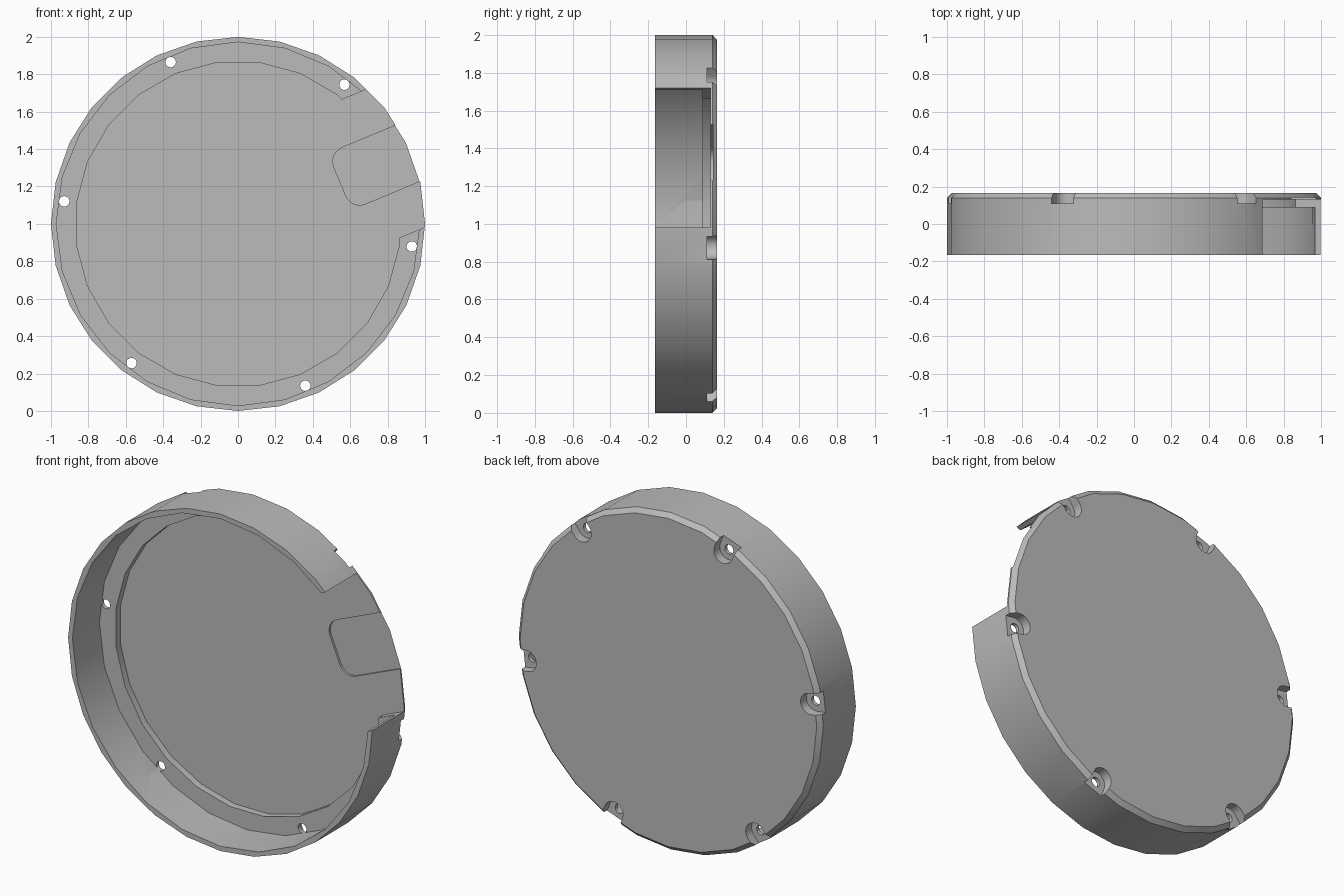
import bpy, bmesh, math
from math import cos, sin, radians

if "Cube" in bpy.data.objects:
    bpy.data.objects.remove(bpy.data.objects["Cube"])

BACK, FLOOR, LEDGE = 0.165, 0.13, 0.088
GAP_ANGLE = 22.6

grey = bpy.data.materials.new("plain grey")
grey.use_nodes = True
grey.diffuse_color = (0.5, 0.5, 0.5, 1)
grey.node_tree.nodes["Principled BSDF"].inputs["Base Color"].default_value = grey.diffuse_color


def circle(radius, sides, turn=0, centre=0):
    return [(centre + radius * cos(radians(turn) + math.tau * i / sides),
             radius * sin(radians(turn) + math.tau * i / sides)) for i in range(sides)]


def arc(u, v, radius, start, end, steps=6):
    angles = [radians(start + (end - start) * i / steps) for i in range(steps + 1)]
    return [(u + radius * cos(a), v + radius * sin(a)) for a in angles]


def prism(name, points, levels, angle=0):
    """Stack a profile along y; levels are (y, scale), angle turns it about the disc axis."""
    bm = bmesh.new()
    c, s = cos(radians(angle)), sin(radians(angle))
    rings = [[bm.verts.new(((u * c - v * s) * k, y, 1 + (u * s + v * c) * k))
              for u, v in points] for y, k in levels]
    bm.faces.new(rings[0])
    bm.faces.new(rings[-1])
    for a, b in zip(rings, rings[1:]):
        for i in range(len(a)):
            j = (i + 1) % len(a)
            bm.faces.new((a[i], a[j], b[j], b[i]))
    bmesh.ops.recalc_face_normals(bm, faces=bm.faces)
    mesh = bpy.data.meshes.new(name)
    bm.to_mesh(mesh)
    bm.free()
    obj = bpy.data.objects.new(name, mesh)
    bpy.context.collection.objects.link(obj)
    return obj


# Solid disc with a chamfered back edge
cover = prism("round_cover", circle(1, 28, 90), [(-BACK, 1), (0.14, 1), (BACK, 0.974)])
cover.data.materials.append(grey)

# Open front, recessed floor and the side gap in the wall
cutters = [
    prism("cavity_cutter", circle(0.972, 24, 90), [(-0.3, 1), (LEDGE, 1)]),
    prism("floor_cutter", circle(0.87, 24, 7.5), [(-0.31, 1), (FLOOR, 1)]),
    prism("gap_cutter", [(0.5, -0.4), (1.2, -0.4), (1.2, 0.4), (0.5, 0.4)],
          [(-0.32, 1), (FLOOR, 1)], GAP_ANGLE),
]

# Shallow rounded pocket in the gap
pocket = arc(0.67, 0.083, 0.08, 90, 180) + arc(0.67, -0.083, 0.08, 180, 270)
pocket += [(1.2, -0.163), (1.2, 0.163)]
cutters.append(prism("pocket_cutter", pocket, [(0, 1), (FLOOR + 0.013, 1)], GAP_ANGLE))

# Six screw holes, each with a slot open to the rim at the back
slot = arc(0.937, 0, 0.062, 90, 270, 10) + [(1.2, -0.062), (1.2, 0.062)]
for i in range(6):
    turn = 52.6 + 60 * i
    cutters.append(prism("slot_cutter", slot, [(0.11, 1), (0.3, 1)], turn))
    cutters.append(prism("hole_cutter", circle(0.028, 16, 0, 0.937), [(0, 1), (0.25, 1)], turn))

for cutter in cutters:
    cutter.hide_render = True
    mod = cover.modifiers.new(cutter.name, 'BOOLEAN')
    mod.operation = 'DIFFERENCE'
    mod.solver = 'EXACT'
    mod.object = cutter

# Bake the cuts and drop the cutters
bpy.context.view_layer.update()
baked = bpy.data.meshes.new_from_object(cover.evaluated_get(bpy.context.evaluated_depsgraph_get()))
cover.modifiers.clear()
cover.data = baked
baked.materials.clear()
baked.materials.append(grey)
for poly in baked.polygons:
    poly.material_index = 0
for cutter in cutters:
    bpy.data.objects.remove(cutter)

bpy.ops.object.select_all(action='DESELECT')
cover.select_set(True)
bpy.context.view_layer.objects.active = cover
bpy.ops.object.shade_smooth_by_angle(angle=radians(25))
